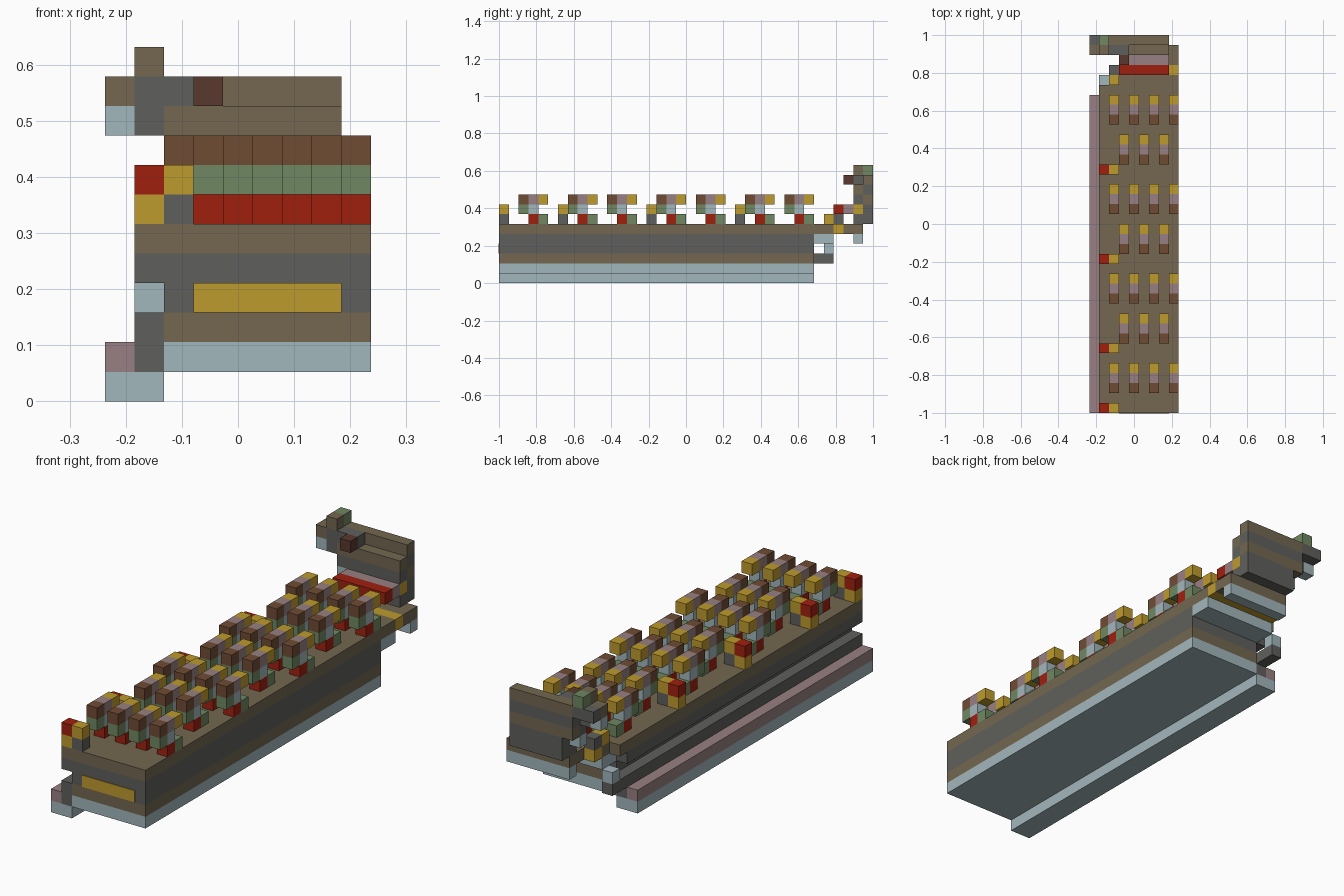
import bpy
import bmesh
from mathutils import Vector

cube = bpy.data.objects.get("Cube")
if cube:
    bpy.data.objects.remove(cube, do_unlink=True)

UNIT = 2 / 38                      # edge of one block
ORIGIN = Vector((4.5, 19, 0))      # grid corner to centred frame


def linear(value):
    value /= 255
    return value / 12.92 if value <= 0.04045 else ((value + 0.055) / 1.055) ** 2.4


def make_material(name, *rgb):
    mat = bpy.data.materials.new(name)
    colour = [linear(v) for v in rgb] + [1]
    mat.diffuse_color = colour
    mat.use_nodes = True
    for node in mat.node_tree.nodes:
        if node.type == 'BSDF_PRINCIPLED':
            node.inputs["Base Color"].default_value = colour
            node.inputs["Roughness"].default_value = 0.9
    return mat


olive = make_material("olive", 115, 103, 80)
grey = make_material("grey", 95, 95, 92)
pale = make_material("pale blue", 162, 183, 188)
pink = make_material("dusty pink", 152, 128, 130)
yellow = make_material("mustard yellow", 190, 155, 45)
brown = make_material("brown", 112, 76, 52)
green = make_material("green", 112, 135, 97)
red = make_material("red", 160, 32, 15)
dark = make_material("dark brown", 88, 57, 45)


def part(name, blocks, offset=(0, 0, 0)):
    """One object from blocks given as (material, grid corner, optional size)."""
    mesh = bpy.data.meshes.new(name)
    bm = bmesh.new()
    for block in blocks:
        mat, corner = block[:2]
        size = Vector(block[2] if len(block) > 2 else (1, 1, 1))
        if mat.name not in mesh.materials:
            mesh.materials.append(mat)
        slot = mesh.materials.find(mat.name)
        centre = Vector(corner) + size / 2 + Vector(offset) - ORIGIN
        verts = bmesh.ops.create_cube(bm, size=1)["verts"]
        for v in verts:
            v.co = Vector(a * b for a, b in zip(v.co, size)) + centre
            v.co *= UNIT
        for face in {f for v in verts for f in v.link_faces}:
            face.material_index = slot
    bm.to_mesh(mesh)
    bm.free()
    obj = bpy.data.objects.new(name, mesh)
    bpy.context.collection.objects.link(obj)
    return obj


LENGTH = 32

# Long hull in horizontal bands, wider above the side groove
part("hull", [
    (pale, (2, 0, 1), (7, LENGTH, 1)),
    (olive, (2, 0, 2), (7, LENGTH, 1)),
    (grey, (2, 0, 3), (7, LENGTH, 1)),
    (grey, (1, 0, 4), (8, LENGTH, 1)),
    (olive, (1, 0, 5), (8, LENGTH + 1, 1)),
])
part("front_plate", [(yellow, (3, -0.06, 3), (5, 0.1, 1))])

# Stepped rail along the right side
part("side_rail", [
    (pale, (0, 0, 0), (2, LENGTH, 1)),
    (pink, (0, 0, 1), (1, LENGTH, 1)),
    (grey, (1, 0, 1), (1, LENGTH, 2)),
])
part("rail_bracket", [
    (grey, (1, LENGTH, 2), (1, 2, 1)),
    (pale, (1, 33, 3)),
])

# Rows of seats, alternating four and three across
seat = [
    (brown, (0, 0, 8)), (pink, (0, 1, 8)), (yellow, (0, 2, 8)),
    (green, (0, 0, 7)), (pale, (0, 1, 7)),
    (red, (0, 1, 6)), (green, (0, 2, 6)),
]
for row, y in enumerate((2, 7, 11, 16, 20, 25, 29)):
    for x in range(2 + row % 2, 9, 2):
        part("seat", seat, (x, y, 0))

# Side posts
post = [(yellow, (1, 0, 6)), (red, (1, 0, 7)), (grey, (2, 0, 6)), (yellow, (2, 0, 7))]
for y in (0, 6, 15, 24):
    part("side_post", post, (0, y, 0))

# Rear deck and its underside steps
part("rear_deck", [
    (olive, (2, 33, 5), (7, 1, 1)),
    (yellow, (2, 34, 5), (7, 1, 1)),
    (olive, (3, 35, 5), (6, 2, 1)),
    (pale, (2, LENGTH, 4), (7, 2, 1)),
    (pale, (3, 36, 4), (6, 1, 1)),
])
part("deck_step", [
    (yellow, (2, 33, 6)),
    (grey, (2, 34, 6)),
])

# Upright rear panel with a bench in front
part("rear_panel", [
    (grey, (3, 37, 6), (5, 1, 2)),
    (olive, (2, 37, 8), (6, 1, 1)),
    (grey, (2, 37, 9), (6, 1, 1)),
    (olive, (2, 37, 10), (6, 1, 1)),
    (grey, (3, 36, 6), (5, 1, 1)),
    (grey, (2, 36, 8), (6, 1, 1)),
    (olive, (2, 36, 9), (6, 1, 1)),
    (pale, (2, 36, 7)),
])
part("rear_bench", [
    (red, (3, 34, 7), (5, 1, 1)),
    (pink, (3, 35, 7), (5, 1, 1)),
    (yellow, (3, 36, 7), (5, 1, 1)),
])

# Arm at the panel's upper right corner
part("corner_arm", [
    (grey, (1, 36, 9), (1, 1, 2)),
    (grey, (2, 36, 10), (2, 1, 1)),
    (dark, (3, 35, 10)),
    (olive, (0, 36, 10)),
    (pale, (0, 36, 9)),
    (grey, (0, 37, 10), (2, 1, 1)),
    (olive, (1, 36, 11)),
    (green, (1, 37, 11)),
])
